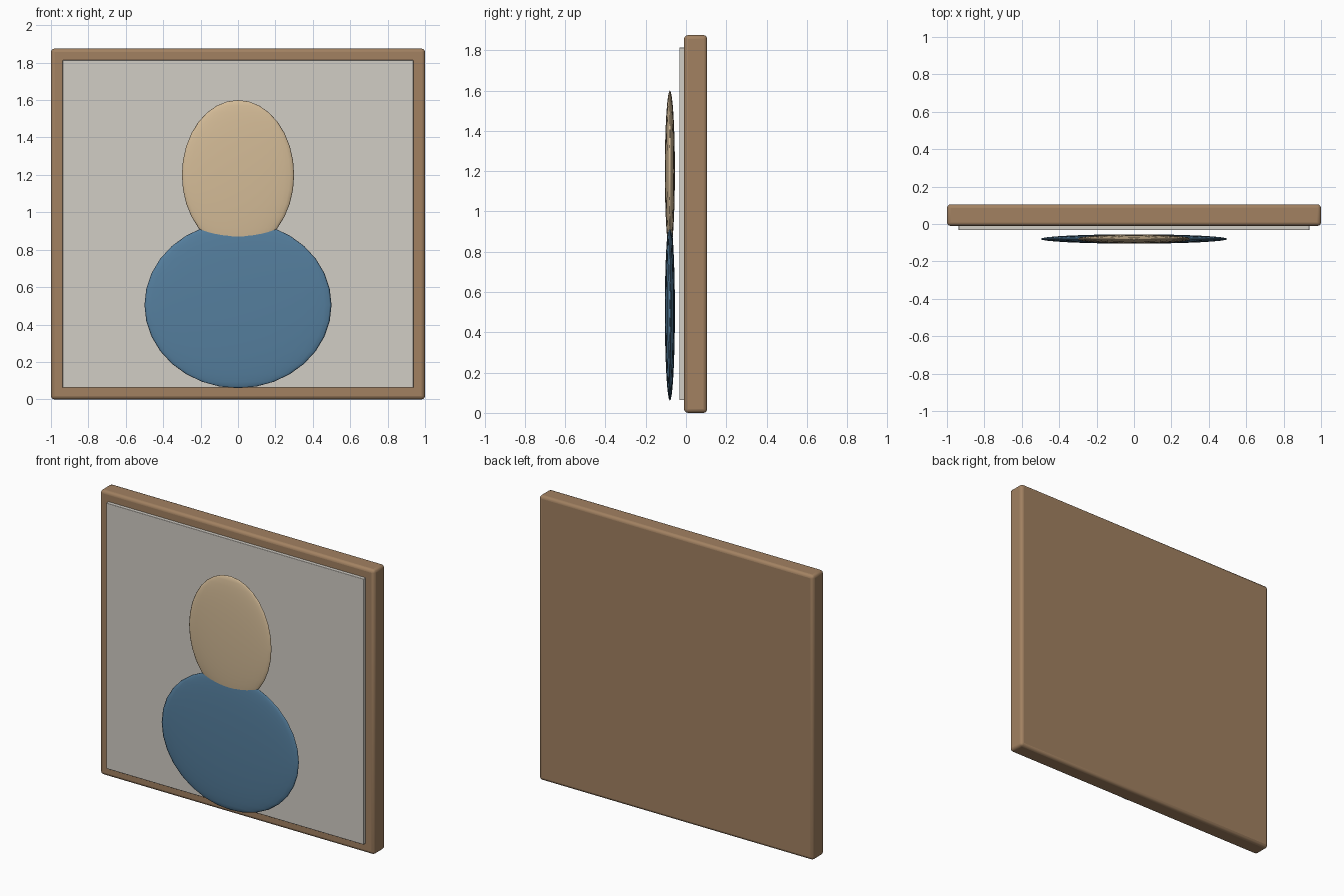
import bpy
import math

old = bpy.data.objects.get("Cube")
if old:
    bpy.data.objects.remove(old, do_unlink=True)


def material(name, rgb):
    mat = bpy.data.materials.new(name)
    mat.use_nodes = True
    colour = (*rgb, 1)
    mat.diffuse_color = colour
    mat.node_tree.nodes["Principled BSDF"].inputs["Base Color"].default_value = colour
    return mat


def finish(name, mat):
    obj = bpy.context.object
    obj.name = name
    obj.data.materials.append(mat)
    bpy.ops.object.transform_apply(location=False, rotation=False, scale=True)
    return obj


def slab(name, low, high, bevel, mat):
    centre = [(a + b) / 2 for a, b in zip(low, high)]
    bpy.ops.mesh.primitive_cube_add(size=1, location=centre)
    bpy.context.object.scale = [b - a for a, b in zip(low, high)]
    obj = finish(name, mat)
    mod = obj.modifiers.new("Rounded edges", "BEVEL")
    mod.width = bevel
    mod.segments = 3
    bpy.ops.object.shade_smooth_by_angle(angle=math.radians(35))


def disc(name, height, radii, mat):
    bpy.ops.mesh.primitive_uv_sphere_add(segments=32, ring_count=16, location=(0, -0.08, height))
    bpy.context.object.scale = radii
    finish(name, mat)
    bpy.ops.object.shade_smooth()


wood = material("brown wood", (0.36, 0.22, 0.12))
paper = material("pale grey paper", (0.64, 0.61, 0.56))
skin = material("beige", (0.66, 0.50, 0.31))
cloth = material("blue", (0.09, 0.21, 0.34))

# Frame board and backing sheet
slab("frame", (-1, -0.01, 0), (1, 0.105, 1.875), 0.019, wood)
slab("backing_sheet", (-0.938, -0.033, 0.063), (0.938, 0.02, 1.813), 0.003, paper)

# Flattened portrait figure
disc("portrait_head", 1.2, (0.3, 0.025, 0.4), skin)
disc("portrait_shoulders", 0.505, (0.5, 0.025, 0.445), cloth)
